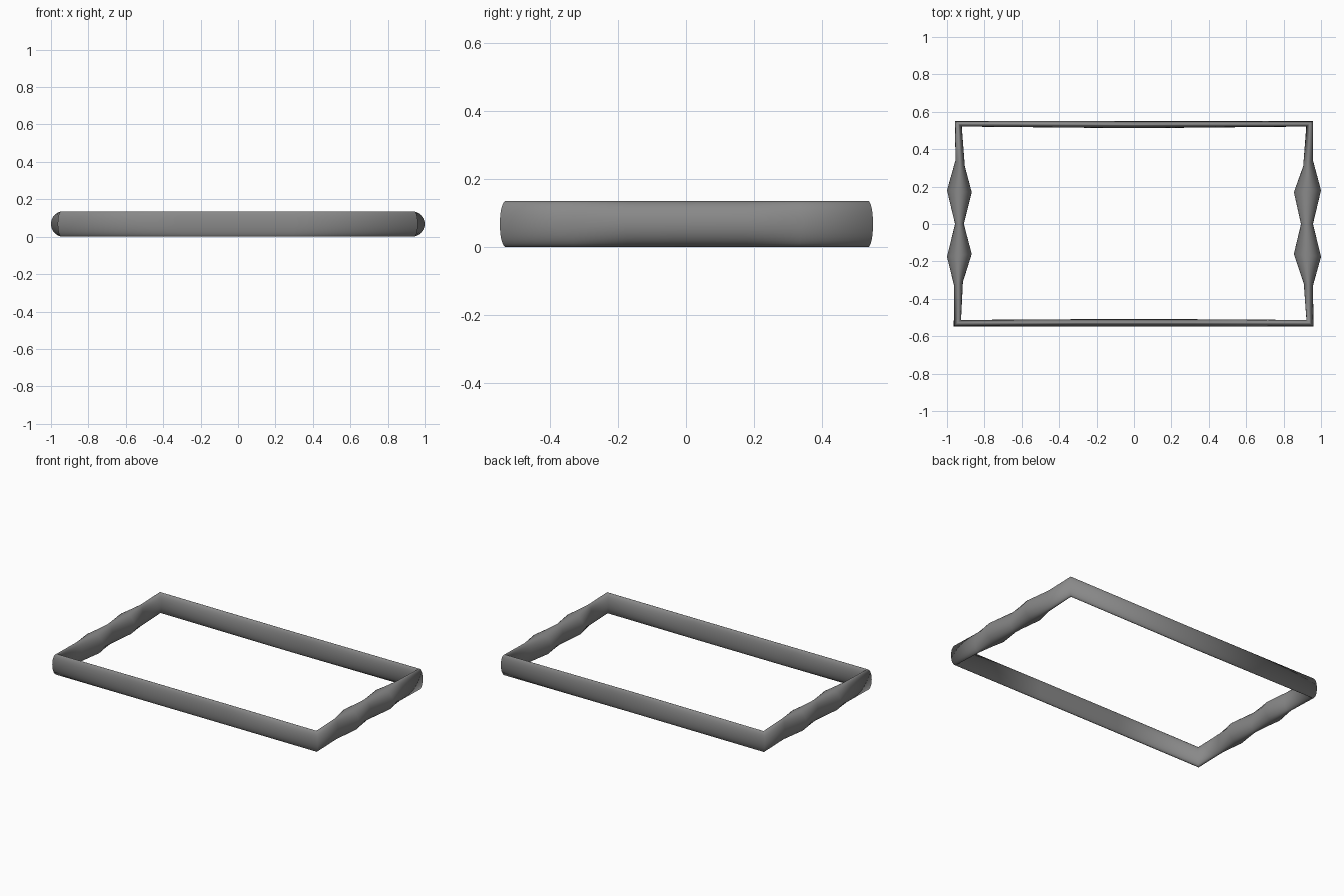
import bpy, bmesh, math

if "Cube" in bpy.data.objects:
    bpy.data.objects.remove(bpy.data.objects["Cube"])

SIDES = 32          # points round the oval section
HEIGHT = 0.136

# stations round the frame: (outer x, outer y, inner x, inner y)
right = [(0.96, -0.547, 0.922, -0.513), (0.957, -0.33, 0.908, -0.32),
         (1.0, -0.175, 0.855, -0.16), (0.957, 0.0, 0.893, 0.0),
         (1.0, 0.18, 0.855, 0.17), (0.957, 0.34, 0.905, 0.31)]
back = [(0.957, 0.55, 0.921, 0.521), (0.0, 0.55, 0.0, 0.512)]
left = [(-0.957, 0.55, -0.921, 0.521), (-0.955, 0.34, -0.905, 0.31),
        (-1.0, 0.18, -0.868, 0.17), (-0.957, 0.0, -0.91, 0.0),
        (-1.0, -0.175, -0.868, -0.16), (-0.962, -0.33, -0.915, -0.31)]
front = [(-0.964, -0.547, -0.925, -0.513), (-0.3, -0.547, -0.3, -0.509),
         (0.3, -0.547, 0.3, -0.509)]

# sweep the oval section round the closed rectangular loop
bm = bmesh.new()
rings = []
for ox, oy, ix, iy in right + back + left + front:
    ring = []
    for k in range(SIDES):
        a = 2 * math.pi * k / SIDES
        t = (1 + math.cos(a)) / 2
        ring.append(bm.verts.new((ix + (ox - ix) * t, iy + (oy - iy) * t,
                                  HEIGHT / 2 * (1 + math.sin(a)))))
    rings.append(ring)
for i, r in enumerate(rings):
    s = rings[(i + 1) % len(rings)]
    for k in range(SIDES):
        n = (k + 1) % SIDES
        bm.faces.new((r[k], s[k], s[n], r[n]))
bmesh.ops.recalc_face_normals(bm, faces=bm.faces)
for f in bm.faces:          # smooth all over, corners included
    f.smooth = True

mesh = bpy.data.meshes.new("frame")
bm.to_mesh(mesh)
bm.free()
frame = bpy.data.objects.new("frame", mesh)
bpy.context.collection.objects.link(frame)

# dark grey finish
mat = bpy.data.materials.new("dark_grey")
mat.diffuse_color = (0.25, 0.25, 0.25, 1)
mat.use_nodes = True
mat.node_tree.nodes["Principled BSDF"].inputs["Base Color"].default_value = mat.diffuse_color
mesh.materials.append(mat)
